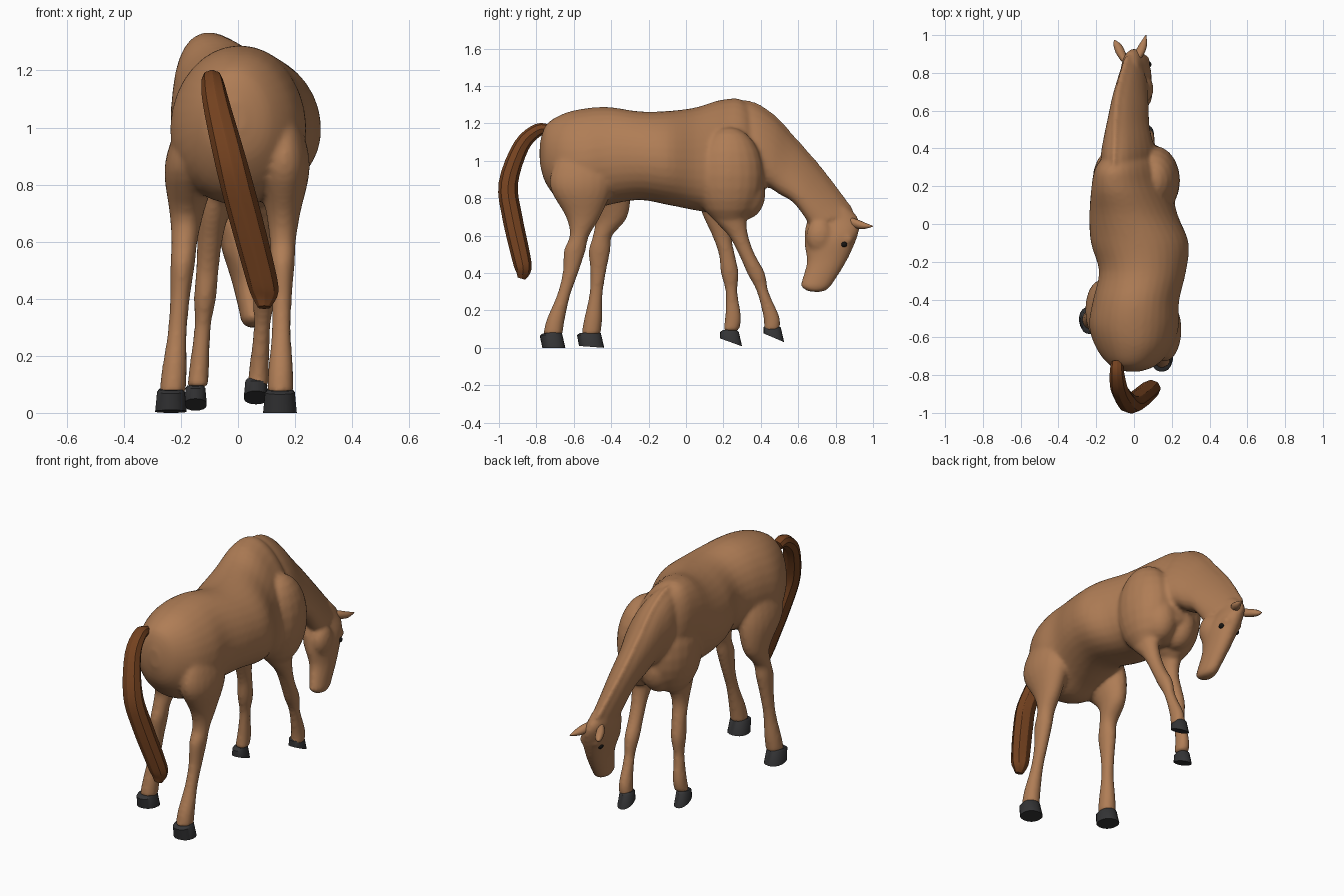
import bpy, bmesh, math
from mathutils import Vector, Matrix

if "Cube" in bpy.data.objects:
    bpy.data.objects.remove(bpy.data.objects["Cube"])


def material(name, rgb):
    m = bpy.data.materials.new(name)
    m.diffuse_color = (*rgb, 1)
    m.use_nodes = True
    m.node_tree.nodes["Principled BSDF"].inputs["Base Color"].default_value = m.diffuse_color
    return m


COAT = material("tan coat", (0.43, 0.205, 0.092))
HAIR = material("dark brown hair", (0.175, 0.054, 0.014))
HORN = material("charcoal hoof", (0.035, 0.035, 0.037))
EYE = material("black eye", (0.008, 0.007, 0.006))


def spline(rows, sub):
    """Catmull-Rom interpolation of station tuples."""
    out = []
    for i in range(len(rows) - 1):
        p = [rows[max(0, min(len(rows) - 1, i + k))] for k in (-1, 0, 1, 2)]
        for s in range(sub):
            t = s / sub
            out.append([0.5 * (2 * b + (c - a) * t + (2 * a - 5 * b + 4 * c - d) * t * t
                               + (3 * b - a - 3 * c + d) * t ** 3) for a, b, c, d in zip(*p)])
    return out + [list(rows[-1])]


def loft(bm, rows, n=24, sub=4, power=1.0, ridge=0.0, taper=0.0):
    """Stations: (yA, zA, yB, zB, xA, xB, half width); A and B are opposite outline points."""
    def soft(v):
        return math.copysign(abs(v) ** power, v)
    rings = []
    for ya, za, yb, zb, xa, xb, hw in spline(rows, sub):
        a, b = Vector((xa, ya, za)), Vector((xb, yb, zb))
        mid, v, u = (a + b) / 2, (a - b) / 2, Vector((hw, 0, 0))
        ring = []
        for k in range(n):
            t = 2 * math.pi * k / n
            r = 1 + ridge * math.cos(8 * t)
            slim = 1 - taper * math.cos(t)
            ring.append(bm.verts.new(mid + (v * soft(math.cos(t))
                                            + u * soft(math.sin(t)) * slim) * r))
        rings.append(ring)
    for r, q in zip(rings, rings[1:]):
        for k in range(n):
            bm.faces.new((r[k], r[(k + 1) % n], q[(k + 1) % n], q[k]))
    bm.faces.new(rings[0][::-1])
    bm.faces.new(rings[-1])


def ball(bm, loc, size):
    bmesh.ops.create_uvsphere(bm, u_segments=20, v_segments=12, radius=1,
                              matrix=Matrix.Translation(loc) @ Matrix.Diagonal((*size, 1)))


def finish(bm, name, mat, angle=40):
    bmesh.ops.recalc_face_normals(bm, faces=bm.faces)
    me = bpy.data.meshes.new(name)
    bm.to_mesh(me)
    bm.free()
    me.materials.append(mat)
    ob = bpy.data.objects.new(name, me)
    bpy.context.collection.objects.link(ob)
    bpy.ops.object.select_all(action='DESELECT')
    ob.select_set(True)
    bpy.context.view_layer.objects.active = ob
    bpy.ops.object.shade_smooth_by_angle(angle=math.radians(angle))
    return ob


skin = bmesh.new()

# torso: y, back height, belly height, x of back, x of belly, half width
torso = [(-.782, 1.09, .99, -.01, 0, .03), (-.75, 1.19, .88, -.01, 0, .12),
         (-.66, 1.25, .77, 0, 0, .198), (-.54, 1.28, .73, 0, 0, .237),
         (-.41, 1.287, .765, .01, .01, .228), (-.25, 1.264, .79, .04, .05, .23),
         (-.10, 1.266, .765, .02, .04, .258), (.05, 1.285, .735, -.04, .03, .23),
         (.20, 1.328, .71, -.095, .06, .195), (.32, 1.31, .69, -.095, .06, .16),
         (.42, 1.1, .80, -.03, .03, .07)]
loft(skin, [(y, t, y, b, xt, xb, w) for y, t, b, xt, xb, w in torso], n=32, power=0.97, taper=.06)

# neck: crest, throat, their x, half width
neck = [(.12, 1.29, .20, .82, -.09, .02, .11), (.32, 1.315, .37, .82, -.095, .02, .135),
        (.46, 1.243, .43, .86, -.09, .01, .12), (.58, 1.115, .50, .82, -.085, .01, .10),
        (.72, .955, .58, .77, -.07, .02, .084), (.89, .73, .67, .645, -.025, .02, .068)]
loft(skin, neck, taper=.22)

# mane ridge follows the crest
loft(skin, [(ya + .006, za + .011, ya + .15 * (yb - ya), za + .15 * (zb - za),
             xa - .012, xa, .019) for ya, za, yb, zb, xa, xb, w in neck], n=14)

# head: forehead line, jaw line, x, half width
head = [(.87, .75, .76, .74, -.018, .045), (.922, .69, .65, .68, -.01, .063),
        (.922, .61, .634, .56, .015, .075), (.865, .475, .646, .46, .034, .058),
        (.795, .36, .622, .37, .049, .047), (.76, .315, .615, .33, .054, .043),
        (.72, .297, .65, .302, .056, .026)]
loft(skin, [(*h[:4], h[4], h[4], h[5]) for h in head])

# shoulders, chest, cheeks and brows
for s in (1, -1):
    ball(skin, (.012 + s * .095, .23, .92), (.137, .185, .26))
    ball(skin, (.02 + s * .065, .315, .825), (.10, .11, .14))
    ball(skin, (.025 + s * .028, .715, .595), (.05, .072, .09))
    ball(skin, (.022 + s * .043, .86, .58), (.02, .034, .026))

# leg girth shared by each pair: height, half depth, half width
HIND = [(1.08, .10, .02), (.97, .155, .07), (.85, .165, .09), (.70, .092, .06), (.60, .052, .046),
        (.52, .058, .043), (.40, .042, .035), (.28, .036, .034), (.15, .049, .044), (.07, .052, .047)]
FORE = [(.95, .15, .08), (.80, .135, .07), (.70, .095, .058), (.60, .053, .044), (.50, .043, .040),
        (.40, .048, .039), (.30, .032, .029), (.16, .044, .035), (.09, .042, .037)]


def leg(name, girth, ys, x_top, x_foot, heel, toe, hoof_w):
    """Leg along centre line ys, running straight in x; heel and toe are (y, z) of the sole."""
    top = girth[0][0]
    rows = []
    for (z, d, w), y in zip(girth, ys):
        x = x_foot + (x_top - x_foot) * z / top
        rows.append((y + d, z, y - d, z, x, x, w))
    loft(skin, rows, n=20)
    x = x_foot
    heel_top = (heel[0] - max(0, .014 - heel[1] / 3), heel[1] + max(.035, .065 - .7 * heel[1]))
    toe_top = (toe[0] - .018, toe[1] + .078)
    bm = bmesh.new()
    loft(bm, [(toe_top[0] - .014, toe_top[1] + .01, heel_top[0] + .014, heel_top[1] + .01,
               x, x, hoof_w * .74),
              (*toe_top, *heel_top, x, x, hoof_w * .88), (*toe, *heel, x, x, hoof_w)],
         n=18, sub=1, power=0.9)
    finish(bm, name + "_hoof", HORN)


leg("hind_right", HIND, (-.54, -.555, -.56, -.55, -.57, -.595, -.618, -.655, -.697, -.712),
    .165, .147, (-.768, 0), (-.645, 0), .06)
leg("hind_left", HIND, (-.50, -.48, -.46, -.405, -.446, -.462, -.47, -.482, -.497, -.508),
    -.15, -.235, (-.572, .01), (-.437, 0), .056)
leg("fore_right", FORE, (.21, .225, .23, .28, .325, .374, .41, .458, .457),
    .13, .063, (.415, .077), (.525, .03), .043)
leg("fore_left", FORE, (.205, .195, .188, .193, .218, .234, .243, .252, .24),
    -.07, -.149, (.183, .05), (.30, .008), .04)

# fuse the flesh parts into one skin
body = finish(skin, "body", COAT)
fuse = body.modifiers.new("fuse", 'REMESH')
fuse.mode = 'VOXEL'
fuse.voxel_size = 0.011
fuse.use_smooth_shade = True
relax = body.modifiers.new("relax", 'SMOOTH')
relax.factor = 0.5
relax.iterations = 7

# tail: centre line y, z, x and half width, with the cross-section square to the path
path = spline([(-.73, 1.16, -.09, .03), (-.79, 1.165, -.09, .037), (-.88, 1.08, -.075, .046),
               (-.95, .88, -.025, .055), (-.929, .70, .022, .057), (-.885, .50, .075, .054),
               (-.87, .42, .092, .047), (-.88, .37, .092, .022)], 4)
rows = []
for i, (y, z, x, w) in enumerate(path):
    p, q = path[max(i - 1, 0)], path[min(i + 1, len(path) - 1)]
    side = Vector((q[1] - p[1], p[0] - q[0])).normalized() * w * .9
    rows.append((y + side.x, z + side.y, y - side.x, z - side.y, x, x, w))
bm = bmesh.new()
loft(bm, rows, n=32, sub=1, ridge=0.04)
finish(bm, "tail", HAIR, 25)

# ears and eyes
for s, tip, name in ((1, 1.0, "right"), (-1, .975, "left")):
    bm = bmesh.new()
    x = [-.02 + s * d for d in (.03, .05, .068, .083)]
    loft(bm, [(.865, .70, .86, .655, x[0], x[0], .018), (.905, .69, .905, .64, x[1], x[1], .026),
              (.95, .672, .95, .635, x[2], x[2], .021),
              (tip, .652, tip, .648, x[3], x[3], .002)], n=12)
    finish(bm, name + "_ear", COAT)
    bm = bmesh.new()
    ball(bm, (.024 + s * .054, .845, .553), (.014, .017, .015))
    finish(bm, name + "_eye", EYE)
